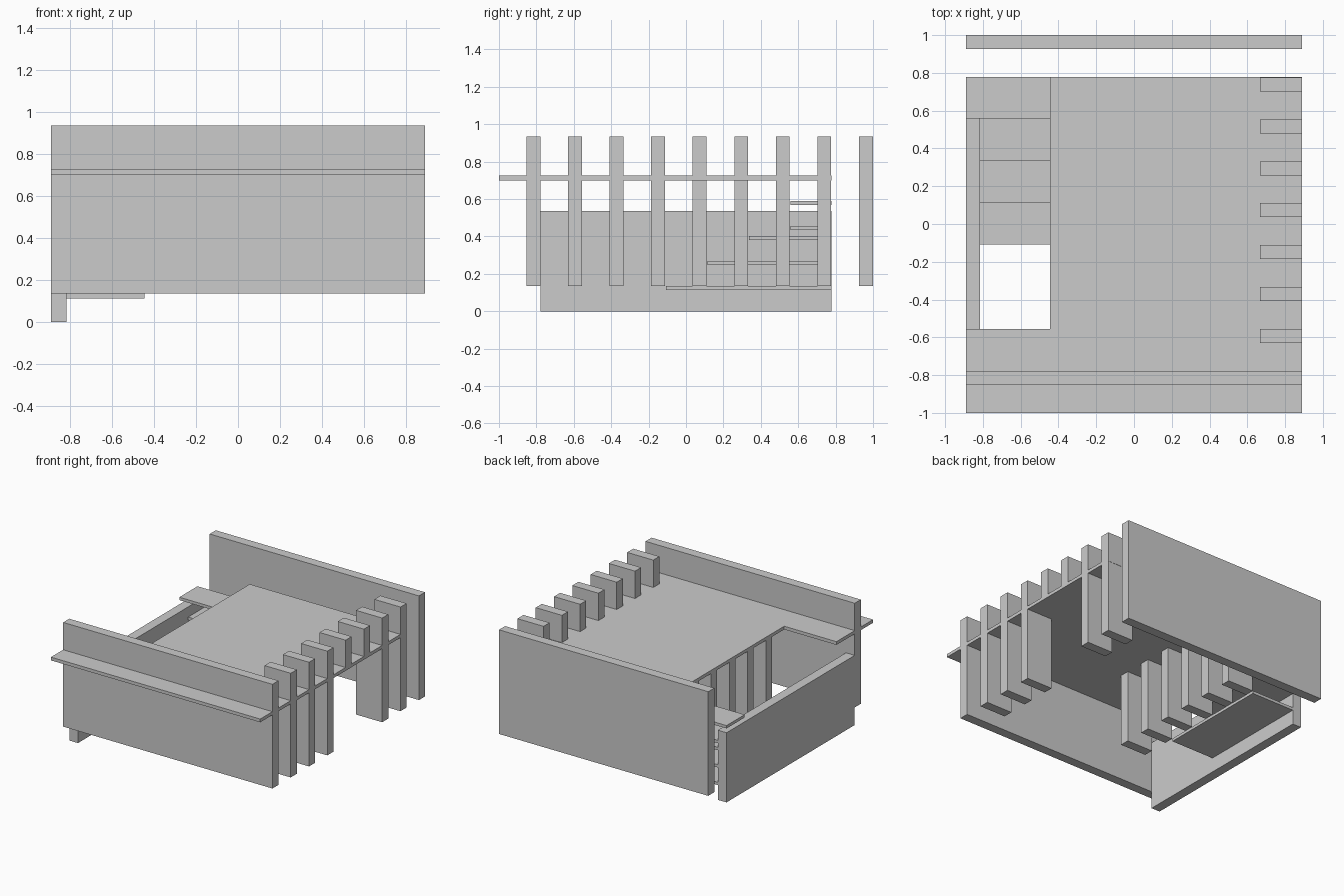
import bpy, bmesh

if "Cube" in bpy.data.objects:
    bpy.data.objects.remove(bpy.data.objects["Cube"])


def prism(name, outline, z0, z1):
    """Extrude a flat xy outline from z0 to z1."""
    bm = bmesh.new()
    face = bm.faces.new([bm.verts.new((x, y, z0)) for x, y in outline])
    top = bmesh.ops.extrude_face_region(bm, geom=[face])["geom"]
    bmesh.ops.translate(bm, vec=(0, 0, z1 - z0),
                        verts=[v for v in top if isinstance(v, bmesh.types.BMVert)])
    bmesh.ops.recalc_face_normals(bm, faces=bm.faces)
    mesh = bpy.data.meshes.new(name)
    bm.to_mesh(mesh)
    bm.free()
    obj = bpy.data.objects.new(name, mesh)
    bpy.context.collection.objects.link(obj)
    return obj


def box(name, x0, x1, y0, y1, z0, z1):
    return prism(name, [(x0, y0), (x1, y0), (x1, y1), (x0, y1)], z0, z1)


W = 0.889                    # half width
T = 0.074                    # wall and fin thickness
STEP = 0.222                 # fin and tread spacing
LOW, HIGH = 0.135, 0.935     # wall bottom and top
DECK0, DECK1 = 0.70, 0.725   # deck underside and top
STAIR_X = -0.445             # inner edge of the stairwell
BACK = 0.778                 # back edge of deck and stairs

# Long front and back walls
box("front_wall", -W, W, -0.852, -0.778, LOW, HIGH)
box("back_wall", -W, W, 0.926, 1.0, LOW, HIGH)

# Low side wall beside the stairs
box("stair_side_wall", -W, -W + T, -0.778, BACK, 0, 0.535)

# Deck with the stairwell cut out of its corner
prism("deck", [(-W, -1), (W, -1), (W, BACK), (STAIR_X, BACK),
               (STAIR_X, -0.556), (-W, -0.556)], DECK0, DECK1)

# Right-hand fins; two stop at the deck to leave an entrance
for i in range(7):
    y = -0.63 + i * STEP
    bottom = DECK1 if i in (3, 4) else LOW
    box(f"outer_fin_{i + 1}", 0.667, W, y, y + T, bottom, HIGH)

# Fins under the deck along the stairwell
for i in range(1, 7):
    y = -0.63 + i * STEP
    box(f"stair_fin_{i}", STAIR_X, STAIR_X + STEP, y, y + T, LOW, DECK0)

# Stacked stair plates, each running to the back
for i, z in enumerate((0.113, 0.248, 0.381, 0.435)):
    box(f"stair_plate_{i + 1}", -W + T, STAIR_X, -0.108 + i * STEP, BACK, z, z + 0.022)

# Landing over the side wall
box("landing", -W, STAIR_X, 0.558, BACK, 0.568, 0.59)
